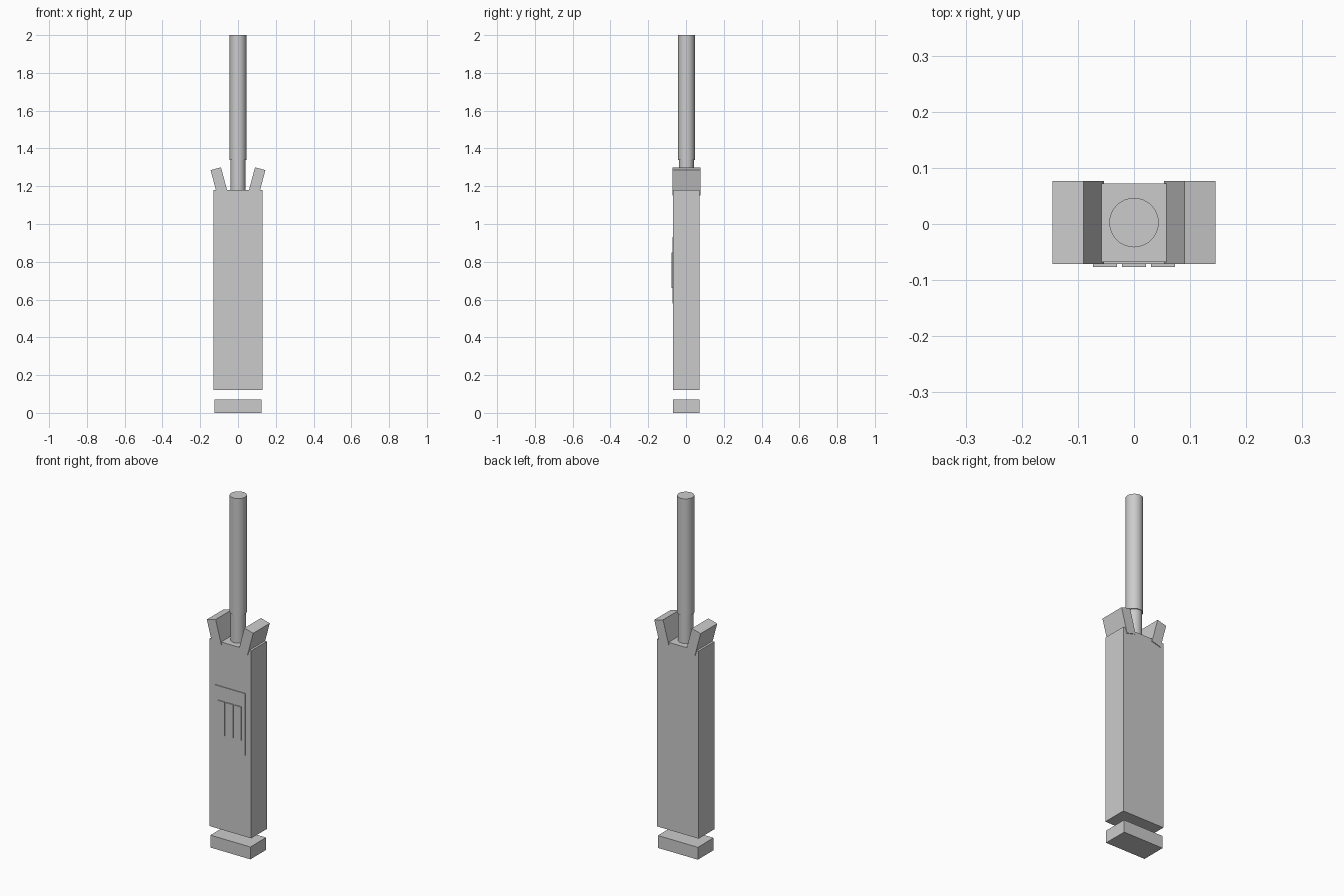
import bpy, math

if "Cube" in bpy.data.objects:
    bpy.data.objects.remove(bpy.data.objects["Cube"])

grey = bpy.data.materials.new("plain grey")
grey.diffuse_color = (0.6, 0.6, 0.6, 1)
grey.use_nodes = True
grey.node_tree.nodes["Principled BSDF"].inputs["Base Color"].default_value = grey.diffuse_color

YC = 0.0025  # depth centre of the body


def box(name, x, y, z, tilt=0.0):
    """Box from (min, max) ranges, optionally tilted about y."""
    bpy.ops.mesh.primitive_cube_add(
        size=1, location=[(r[0] + r[1]) / 2 for r in (x, y, z)])
    o = bpy.context.object
    o.name = name
    o.scale = [r[1] - r[0] for r in (x, y, z)]
    o.rotation_euler.y = tilt
    o.data.materials.append(grey)
    return o


def rod(name, radius, z0, z1):
    bpy.ops.mesh.primitive_cylinder_add(
        vertices=32, radius=radius, depth=z1 - z0, location=(0, YC, (z0 + z1) / 2))
    o = bpy.context.object
    o.name = name
    o.data.materials.append(grey)
    bpy.ops.object.shade_smooth_by_angle(angle=math.radians(30))


# Main body and the separate foot block under it
box("body", (-0.13, 0.13), (YC - 0.07, YC + 0.07), (0.12, 1.18))
box("foot_block", (-0.125, 0.125), (YC - 0.07, YC + 0.07), (0, 0.07))

# Shaft: thinner neck, thicker upper rod
rod("shaft_neck", 0.039, 1.10, 1.35)
rod("shaft", 0.044, 1.34, 2.0)

# Two flaps leaning outwards at the top
for side, label in ((-1, "left"), (1, "right")):
    cx = side * 0.0995
    box("flap_" + label, (cx - 0.0285, cx + 0.0285), (YC - 0.074, YC + 0.074),
        (1.155, 1.295), side * math.radians(15))

# Thin front panel with three raised bars
box("front_panel", (-0.094, 0.094), (-0.0715, -0.066), (0.58, 0.93))
for i in (-1, 0, 1):
    cx = i * 0.0515
    box("panel_bar", (cx - 0.0215, cx + 0.0215), (-0.0765, -0.071), (0.66, 0.85))
